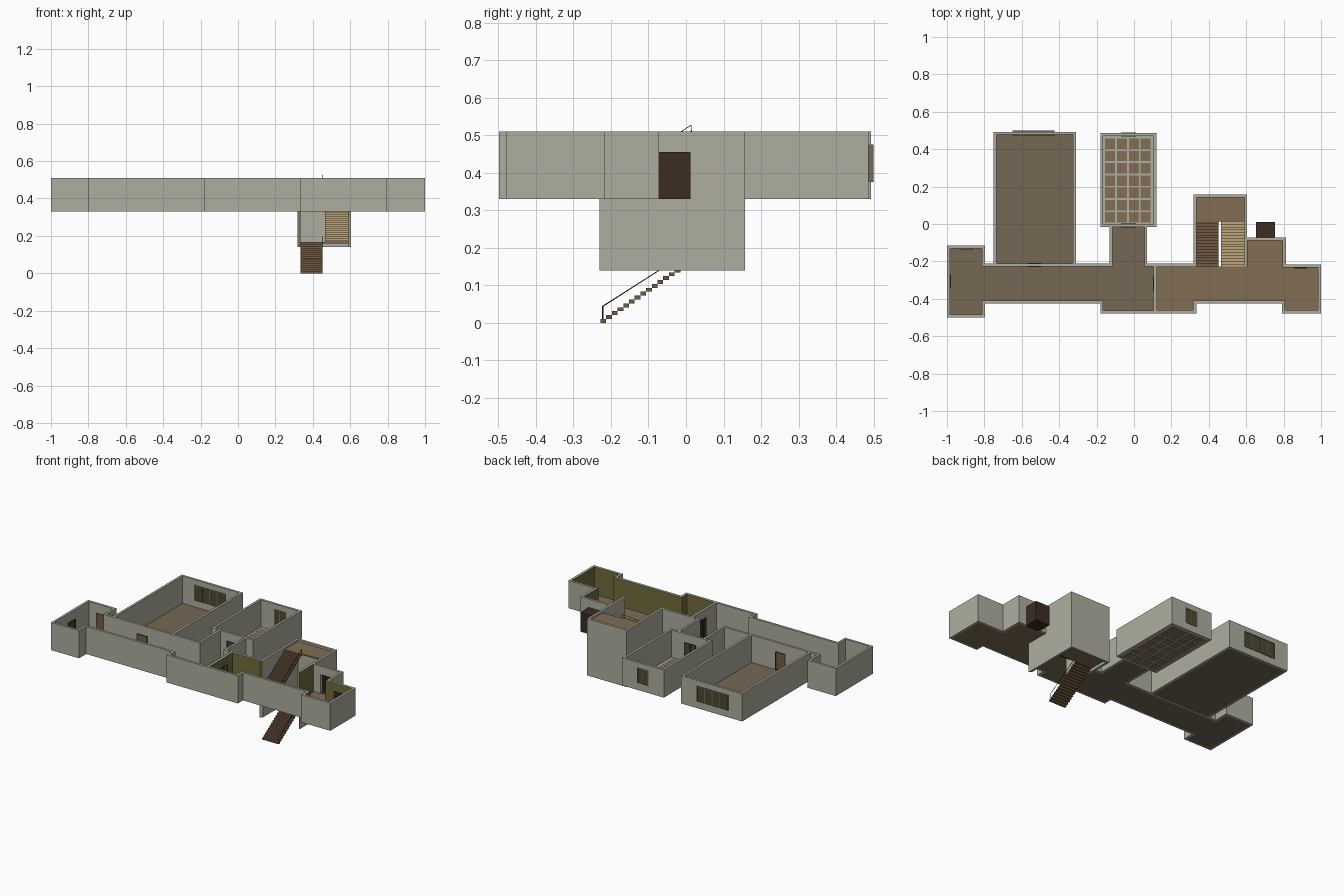
import bpy, bmesh
from mathutils import Vector

if "Cube" in bpy.data.objects:
    bpy.data.objects.remove(bpy.data.objects["Cube"])

FLOOR, TOP, T = 0.332, 0.51, 0.015


def mat(name, r, g, b):
    m = bpy.data.materials.new(name)
    m.diffuse_color = (r, g, b, 1)
    m.use_nodes = True
    m.node_tree.nodes["Principled BSDF"].inputs["Base Color"].default_value = m.diffuse_color
    return m


PLASTER = mat("plaster", .42, .42, .35)
OLIVE = mat("olive_wall", .16, .15, .045)
BROWN = mat("brown_floor", .18, .135, .09)
TAN = mat("tan_floor", .22, .155, .09)
WOOD = mat("stair_wood", .17, .105, .055)
PALE = mat("pale_wood", .5, .38, .2)
DARK = mat("dark_wood", .045, .025, .017)
GLASS = mat("window_glass", .07, .065, .03)
IRON = mat("iron", .02, .025, .025)


def finish(name, bm, material):
    me = bpy.data.meshes.new(name)
    bm.to_mesh(me)
    bm.free()
    me.materials.append(material)
    ob = bpy.data.objects.new(name, me)
    bpy.context.collection.objects.link(ob)
    return ob


def add_box(bm, lo, hi):
    vs = bmesh.ops.create_cube(bm, size=1)["verts"]
    for v in vs:
        v.co = [lo[i] + (v.co[i] + .5) * (hi[i] - lo[i]) for i in range(3)]


def boxes(name, material, items):
    bm = bmesh.new()
    for lo, hi in items:
        add_box(bm, lo, hi)
    return finish(name, bm, material)


def walls(name, poly, skip=(), t=T, z0=.33, z1=TOP, material=PLASTER):
    """Mitred walls along a counter-clockwise outline, grown outward by t."""
    p = [Vector(q) for q in poly]
    n = len(p)
    nor = []
    for i in range(n):
        d = (p[(i + 1) % n] - p[i]).normalized()
        nor.append(Vector((d.y, -d.x)))
    out = [p[i] + t * (nor[i - 1] + nor[i]) / (1 + nor[i - 1].dot(nor[i])) for i in range(n)]
    bm = bmesh.new()
    for i in range(n):
        if i in skip:
            continue
        j = (i + 1) % n
        ring = (p[i], p[j], out[j], out[i])
        a = [bm.verts.new((q.x, q.y, z0)) for q in ring]
        b = [bm.verts.new((q.x, q.y, z1)) for q in ring]
        bm.faces.new(a)
        bm.faces.new(b[::-1])
        for k in range(4):
            m = (k + 1) % 4
            # inner joint faces vanish where walls meet
            if k == 1 and j not in skip or k == 3 and (i - 1) % n not in skip:
                continue
            bm.faces.new((a[k], b[k], b[m], a[m]))
    bmesh.ops.remove_doubles(bm, verts=bm.verts, dist=1e-5)
    bmesh.ops.recalc_face_normals(bm, faces=bm.faces)
    return finish(name, bm, material)


def floor(name, poly, material, z=FLOOR):
    bm = bmesh.new()
    bm.faces.new([bm.verts.new((x, y, z)) for x, y in poly])
    return finish(name, bm, material)


def rect(x0, y0, x1, y1):
    return [(x0, y0), (x1, y0), (x1, y1), (x0, y1)]


def opening(name, axis, a0, a1, pos, z0, z1, frame, pane, n=1, depth=.02):
    """Framed door or window with n panes; axis is the direction of its width."""
    def b(u0, u1, d, w0, w1):
        if axis == "x":
            return (u0, pos - d / 2, w0), (u1, pos + d / 2, w1)
        return (pos - d / 2, u0, w0), (pos + d / 2, u1, w1)
    f = .005
    step = (a1 - a0 - f) / n
    bars = [b(a0 + i * step, a0 + i * step + f, depth, z0, z1) for i in range(n + 1)]
    bars += [b(a0, a1, depth, z1 - f, z1), b(a0, a1, depth, z0, z0 + f)]
    boxes(name + "_frame", frame, bars)
    boxes(name + "_pane", pane, [b(a0 + i * step + f, a0 + (i + 1) * step, depth - .003, z0 + f, z1 - f)
                                 for i in range(n)])


# Left corridor with end hall and junction
left = [(-.985, -.484), (-.812, -.484), (-.812, -.41), (-.165, -.41), (-.165, -.463),
        (.105, -.463), (.105, -.227), (.055, -.227), (.055, -.016), (-.115, -.016),
        (-.115, -.227), (-.812, -.227), (-.812, -.13), (-.985, -.13)]
walls("left_corridor_walls", left, {8})
floor("left_corridor_floor", left, BROWN)

# Right corridor, with olive lining inside
right = [(.12, -.463), (.318, -.463), (.318, -.41), (.805, -.41), (.805, -.463), (.985, -.463),
         (.985, -.231), (.797, -.231), (.797, -.087), (.605, -.087), (.605, -.227),
         (.333, -.227), (.12, -.227)]
walls("right_corridor_walls", right, {8, 9, 10, 12})
walls("right_corridor_lining", right, {8, 10}, t=-.002, z0=FLOOR, z1=TOP - .001, material=OLIVE)
floor("right_corridor_floor", right, TAN)

# Dark niche and the wall around its opening
boxes("niche_wall", PLASTER, [((.59, -.087, .33), (.655, -.072, TOP)),
                              ((.75, -.087, .33), (.812, -.072, TOP)),
                              ((.655, -.087, .455), (.75, -.072, TOP))])
boxes("niche", DARK, [((.652, .009, .33), (.753, .012, .456)), ((.652, -.072, .33), (.655, .009, .456)),
                      ((.75, -.072, .33), (.753, .009, .456)), ((.655, -.072, .453), (.75, .009, .456)),
                      ((.655, -.087, .33), (.75, .009, .332))])

# Large room
big = rect(-.735, -.212, -.325, .478)
walls("large_room_walls", big, {0})
floor("large_room_floor", big, BROWN)

# Tiled room
mid = rect(-.165, -.001, .105, .471)
walls("tiled_room_walls", mid)
floor("tiled_room_grout", mid, PLASTER)
tiles = []
for i in range(4):
    for j in range(7):
        x, y = -.155 + i * .0635, .008 + j * .0655
        tiles.append(((x, y, FLOOR - .001), (x + .054, y + .056, FLOOR + .001)))
boxes("floor_tiles", TAN, tiles)

# Stairwell shaft with two landings
shaft = rect(.333, -.216, .59, .142)
walls("stairwell_walls", shaft, {0}, z0=.14)
boxes("landings", TAN, [((.333, .014, z - .008), (.59, .142, z)) for z in (.166, .498)])


# Flights of stairs: lower, middle (turned back), upper
def flight(name, x0, x1, z, direction, material):
    n, run, rise = 16, .0152, .166 / 16
    items = []
    for i in range(n):
        y = -.228 + run * (i if direction > 0 else n - 1 - i)
        items.append(((x0, y, z + i * rise), (x1, y + run, z + (i + 1) * rise)))
    boxes(name, material, items)


flight("lower_flight", .334, .452, 0, 1, WOOD)
flight("middle_flight", .466, .59, .166, -1, PALE)
flight("upper_flight", .334, .452, .332, 1, WOOD)

# Handrails with end posts
for name, z in (("lower_handrail", 0), ("upper_handrail", .332)):
    cu = bpy.data.curves.new(name, "CURVE")
    cu.dimensions = "3D"
    cu.bevel_depth = .0018
    cu.bevel_resolution = 0
    cu.materials.append(IRON)
    sp = cu.splines.new("POLY")
    sp.points.add(3)
    for p, (y, h) in zip(sp.points, ((-.222, 0), (-.222, .044), (.014, .195), (.014, .166))):
        p.co = (.45, y, z + h, 1)
    bpy.context.collection.objects.link(bpy.data.objects.new(name, cu))

# Windows
opening("large_room_window", "x", -.65, -.425, .4865, .375, .475, BROWN, GLASS, 4, .026)
opening("tiled_room_window", "x", -.07, .012, .4785, .375, .475, BROWN, GLASS, 2)
# Doors
opening("tiled_room_door", "x", -.07, .012, -.0085, FLOOR, .455, DARK, GLASS, 2)
opening("large_room_door", "x", -.57, -.495, -.2195, FLOOR, .45, DARK, WOOD)
opening("partition_door", "y", -.358, -.282, .1125, FLOOR, .455, IRON, DARK, 2, .022)
opening("hall_side_door", "y", -.345, -.272, -.984, FLOOR, .45, DARK, GLASS, 1, .01)
opening("hall_back_door", "x", -.93, -.86, -.132, FLOOR, .45, BROWN, WOOD, 1, .01)
opening("end_door", "x", .855, .925, -.234, FLOOR, .455, IRON, DARK, 1, .01)
